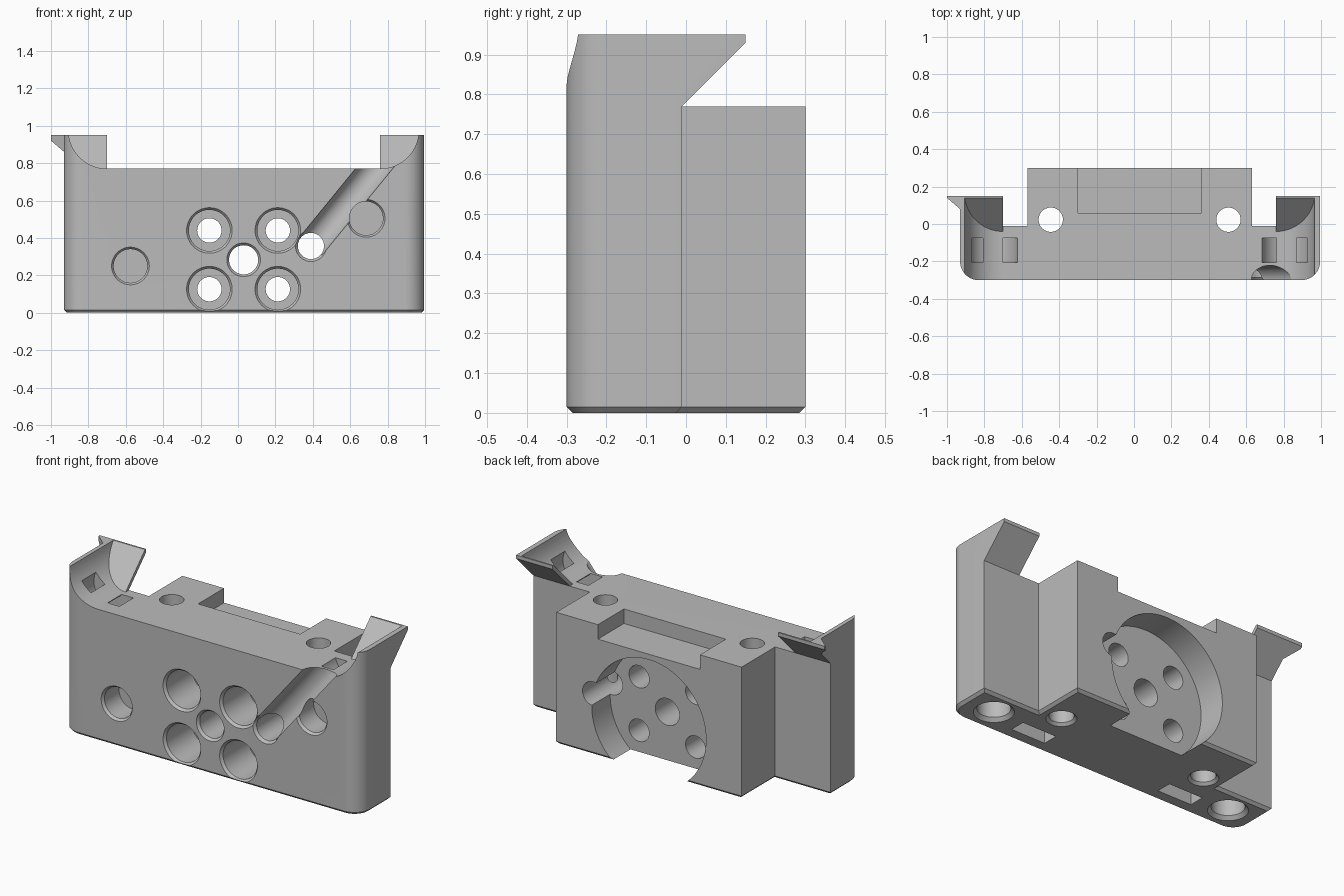
import bpy, bmesh
from math import sin, cos, pi, sqrt
from mathutils import Vector

if "Cube" in bpy.data.objects:
    bpy.data.objects.remove(bpy.data.objects["Cube"])

MID = 0.03            # symmetry plane of the block
SIDES = (1, -1)
TOP = 0.77            # deck height


def make(name, rings):
    """Solid skinned over equal-length rings of points, capped at both ends."""
    bm = bmesh.new()
    loops = [[bm.verts.new(p) for p in ring] for ring in rings]
    n = len(loops[0])
    for a, b in zip(loops, loops[1:]):
        for i in range(n):
            j = (i + 1) % n
            bm.faces.new((a[i], a[j], b[j], b[i]))
    bm.faces.new(loops[0])
    bm.faces.new(loops[-1])
    bmesh.ops.recalc_face_normals(bm, faces=bm.faces)
    mesh = bpy.data.meshes.new(name)
    bm.to_mesh(mesh)
    bm.free()
    ob = bpy.data.objects.new(name, mesh)
    bpy.context.scene.collection.objects.link(ob)
    return ob


def box(name, x, y, z):
    return make(name, [[(x[0], y[0], h), (x[1], y[0], h), (x[1], y[1], h), (x[0], y[1], h)] for h in z])


def drill(name, start, direction, steps, sides=48):
    """Stepped round tool: steps are (distance, radius) along the direction."""
    d = Vector(direction).normalized()
    u = d.orthogonal().normalized()
    v = d.cross(u)
    s = Vector(start)
    angles = [2 * pi * i / sides for i in range(sides)]
    return make(name, [[s + d * t + (u * cos(a) + v * sin(a)) * r for a in angles] for t, r in steps])


def arc(cx, cy, r, a0, a1, n=14):
    return [(cx + r * cos(a0 + (a1 - a0) * i / n), cy + r * sin(a0 + (a1 - a0) * i / n)) for i in range(n + 1)]


def combine(target, tool, operation='DIFFERENCE'):
    mod = target.modifiers.new("combine", 'BOOLEAN')
    mod.operation, mod.solver, mod.object = operation, 'EXACT', tool
    bpy.context.view_layer.update()
    mesh = bpy.data.meshes.new_from_object(target.evaluated_get(bpy.context.evaluated_depsgraph_get()))
    target.modifiers.clear()
    target.data = mesh
    bpy.data.objects.remove(tool)


# Main plate: rounded front corners, pointed tab at the back right corner
plan = arc(-0.83, -0.2, 0.1, pi, 1.5 * pi) + arc(0.895, -0.2, 0.1, 1.5 * pi, 2 * pi)
plan += [(0.995, 0.15), (-1.0, 0.15), (-1.0, 0.14), (-0.93, 0.08)]
body = make("holder_block", [[(x, y, h) for x, y in plan] for h in (0, 0.95)])

# Sloped underside behind the plate, leaving overhanging ears
under = [(-0.01, -1), (-0.01, TOP), (0.5, TOP + 0.51), (0.5, -1)]
combine(body, make("undercut", [[(x, y, z) for y, z in under] for x in (-2, 2)]))

# Rear block and level deck
combine(body, box("rear_block", (MID - 0.6, MID + 0.6), (-0.1, 0.3), (0, 0.85)), 'UNION')
combine(body, box("deck_cut", (MID - 0.73, MID + 0.73), (-1, 1), (TOP, 2)))

# Small chamfer round the foot
bm = bmesh.new()
bm.from_mesh(body.data)
bmesh.ops.remove_doubles(bm, verts=bm.verts, dist=0.0001)
bmesh.ops.dissolve_limit(bm, angle_limit=0.01, verts=bm.verts, edges=bm.edges)
foot = [e for e in bm.edges if all(abs(v.co.z) < 0.001 for v in e.verts)
        and any(f.normal.z > -0.5 for f in e.link_faces)]
bmesh.ops.bevel(bm, geom=foot, offset=0.015, segments=1, affect='EDGES')
bm.to_mesh(body.data)
bm.free()

for s in SIDES:
    # Curved cradle at each end, stopped by the sloping ear
    cradle = arc(0.73, 0.977, 0.207, -pi / 2, -0.13) + [(0.935, 1.1), (0.73, 1.1)]
    combine(body, make("cradle_cut", [
        [(MID + s * x, -1, z) for x, z in cradle],
        [(MID + s * x, z - 0.81, z) for x, z in cradle]]))

    # Curved tie channel below the cradle
    ring = arc(0.78, 0.80, 0.13, 0, 2 * pi, 40)[:-1]
    core = arc(0.78, 0.80, 0.058, 0, 2 * pi, 40)[:-1]
    ends = (-0.205, -0.075)
    loop = make("tie_channel", [[(MID + s * x, y, z) for x, z in ring] for y in ends])
    plug = make("tie_core", [[(MID + s * x, y * 1.5 + 0.05, z) for x, z in core] for y in (-0.4, 0.2)])
    combine(loop, plug)
    combine(body, loop)

    # Vertical through holes, round foot sockets and rectangular nut pockets
    combine(body, drill("vertical_hole", (MID + s * 0.475, 0.023, -0.01), (0, 0, 1),
                        [(0, 0.09), (0.025, 0.065), (1.2, 0.065)]))
    combine(body, drill("foot_socket", (MID + s * 0.784, -0.148, -0.01), (0, 0, 1),
                        [(0, 0.115), (0.03, 0.087), (0.16, 0.087)]))
    x = MID + s * 0.49
    combine(body, box("nut_pocket", (x - 0.11, x + 0.11), (-0.225, -0.135), (-0.1, 0.1)))

# Recesses in the rear block: top notch and round seat
combine(body, box("top_notch", (MID - 0.33, MID + 0.33), (0.06, 1), (0.685, 2)))
CZ = 0.283
combine(body, drill("round_seat", (MID, 1, CZ), (0, -1, 0), [(0, 0.37), (0.87, 0.37)], 96))

# Four counterbored holes round a plain centre hole
for sx in SIDES:
    for sz in SIDES:
        combine(body, drill("bolt_hole", (MID + sx * 0.183, -0.31, CZ + sz * 0.157), (0, 1, 0),
                            [(0, 0.13), (0.025, 0.11), (0.26, 0.11), (0.26001, 0.065), (1, 0.065)]))
combine(body, drill("centre_hole", (MID, -0.31, CZ), (0, 1, 0), [(0, 0.098), (0.025, 0.078), (1, 0.078)]))

# Two blind sockets in the front
for x, z in ((-0.575, 0.25), (0.685, 0.505)):
    combine(body, drill("blind_socket", (x, -0.31, z), (0, 1, 0), [(0, 0.108), (0.025, 0.09), (0.16, 0.09)]))

# Slanting front groove with a cross hole at its lower end
combine(body, drill("groove", (0.39, -0.298, 0.357), (0.335, 0, 0.41), [(0, 0.077), (0.75, 0.077)]))
combine(body, drill("cross_hole", (0.39, -0.31, 0.357), (0, 1, 0), [(0, 0.092), (0.025, 0.07), (1, 0.07)]))

# Plain grey finish
grey = bpy.data.materials.new("plain_grey")
grey.use_nodes = True
colour = (0.5, 0.5, 0.5, 1)
grey.diffuse_color = colour
grey.node_tree.nodes["Principled BSDF"].inputs["Base Color"].default_value = colour
body.data.materials.clear()
body.data.materials.append(grey)
for p in body.data.polygons:
    p.material_index = 0

bpy.ops.object.select_all(action='DESELECT')
body.select_set(True)
bpy.context.view_layer.objects.active = body
bpy.ops.object.shade_smooth_by_angle(angle=0.5)
